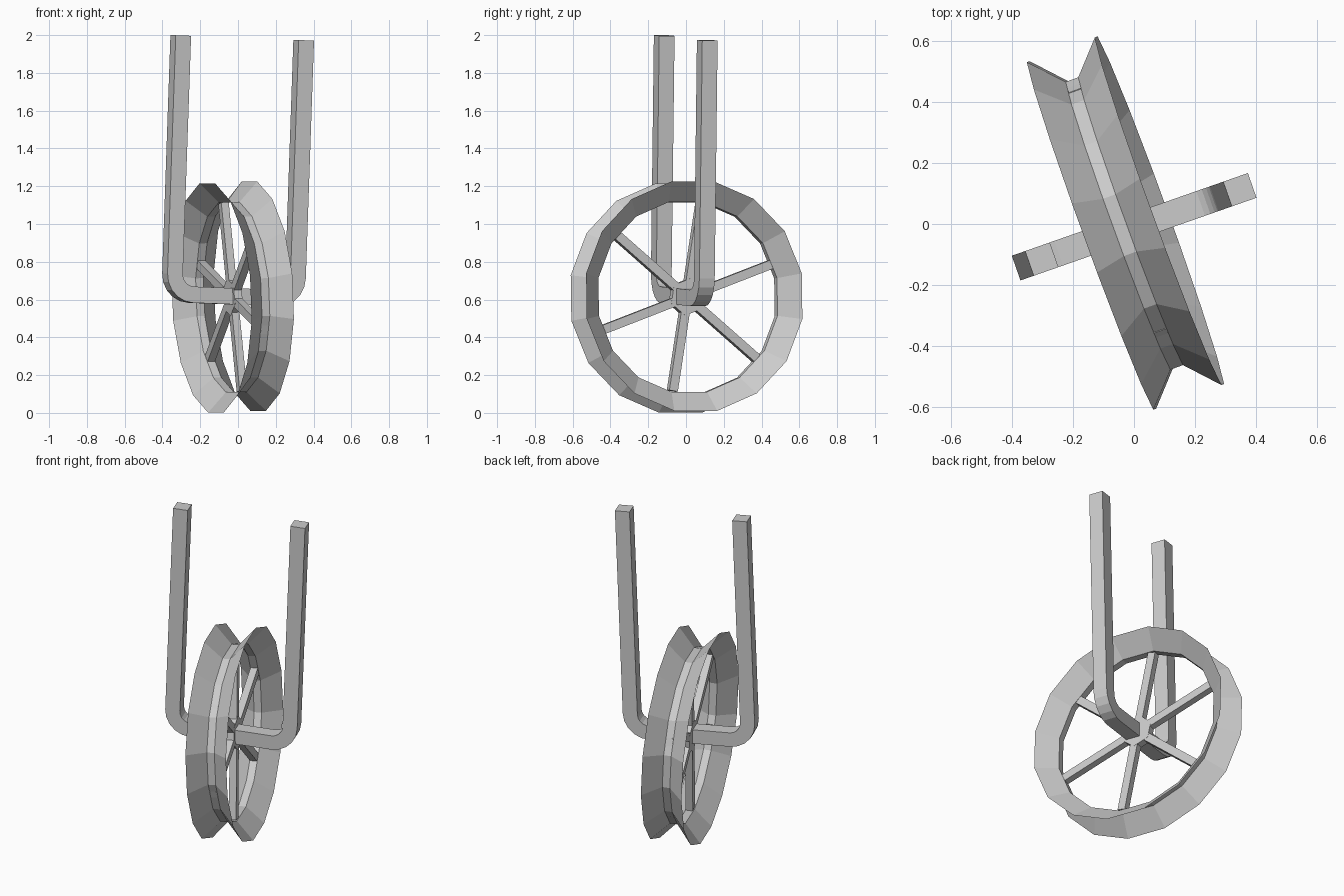
import bpy, bmesh
from math import sin, cos, pi, radians

if "Cube" in bpy.data.objects:
    bpy.data.objects.remove(bpy.data.objects["Cube"])

WHEEL_LOC, WHEEL_ROT = (-0.028, 0.003, 0.613), (0, radians(-2.3), radians(20))
YOKE_LOC, YOKE_ROT = (-0.025, -0.018, 0.617), (0, radians(2.1), radians(19.3))


def make(name, bm, loc, rot):
    bmesh.ops.recalc_face_normals(bm, faces=bm.faces)
    me = bpy.data.meshes.new(name)
    bm.to_mesh(me)
    bm.free()
    ob = bpy.data.objects.new(name, me)
    ob.location, ob.rotation_euler = loc, rot
    bpy.context.collection.objects.link(ob)
    return ob


def prism(bm, outline, axis, half):
    """Extrude a 2D outline symmetrically along x (axis 0) or y (axis 1)."""
    def at(p, d):
        return (d, p[0], p[1]) if axis == 0 else (p[0], d, p[1])
    face = bm.faces.new([bm.verts.new(at(p, -half)) for p in outline])
    ext = bmesh.ops.extrude_face_region(bm, geom=[face])
    shift = (2 * half, 0, 0) if axis == 0 else (0, 2 * half, 0)
    bmesh.ops.translate(bm, vec=shift,
                        verts=[v for v in ext["geom"] if isinstance(v, bmesh.types.BMVert)])


# grooved rim: thin V-shaped sheet revolved in 16 flat sides
SIDES = 16
k = 1 / cos(pi / SIDES)
profile = [(-0.119, 0.6075), (-0.022, 0.503), (0.022, 0.503), (0.119, 0.6075)]
bm = bmesh.new()
rings = []
for i in range(SIDES):
    a = 2 * pi * (i + 0.5) / SIDES
    rings.append([bm.verts.new((x, r * k * cos(a), r * k * sin(a))) for x, r in profile])
for i in range(SIDES):
    p, q = rings[i], rings[(i + 1) % SIDES]
    for j in range(3):
        bm.faces.new((p[j], q[j], q[j + 1], p[j + 1]))
make("pulley_rim", bm, WHEEL_LOC, WHEEL_ROT)

# six spokes
bm = bmesh.new()
for i in range(6):
    a = radians(20 + 60 * i)
    c, s = cos(a), sin(a)
    w = 0.024
    box = [(0.03, -w), (0.505, -w), (0.505, w), (0.03, w)]
    prism(bm, [(r * c - t * s, r * s + t * c) for r, t in box], 0, 0.021)
make("spokes", bm, WHEEL_LOC, WHEEL_ROT)

# six-sided hub
bm = bmesh.new()
prism(bm, [(0.1 * cos(radians(20 + 60 * i)), 0.1 * sin(radians(20 + 60 * i)))
           for i in range(6)], 0, 0.022)
make("hub", bm, WHEEL_LOC, WHEEL_ROT)

# square-section hanger arm with a rounded elbow, mirrored to the other side
H, SPAN, TOP, BEND, STEPS = 0.043, 0.345, 1.369, 0.108, 5


def edge(offset):
    """Path of the arm offset outwards from its centre line."""
    r = BEND + offset
    arc = [(SPAN - BEND + r * sin(pi / 2 * i / STEPS), BEND - r * cos(pi / 2 * i / STEPS))
           for i in range(STEPS + 1)]
    return [(0.0, -offset)] + arc + [(SPAN + offset, TOP)]


bm = bmesh.new()
outer, inner = edge(H), edge(-H)
rows = [[bm.verts.new((p[0], y, p[1])) for p, y in
         ((o, -H), (o, H), (n, H), (n, -H))] for o, n in zip(outer, inner)]
for a, b in zip(rows, rows[1:]):
    for j in range(4):
        bm.faces.new((a[j], a[(j + 1) % 4], b[(j + 1) % 4], b[j]))
bm.faces.new(rows[-1])
arm = make("hanger_arms", bm, YOKE_LOC, YOKE_ROT)
arm.modifiers.new("mirror", "MIRROR").use_axis = (True, False, False)
